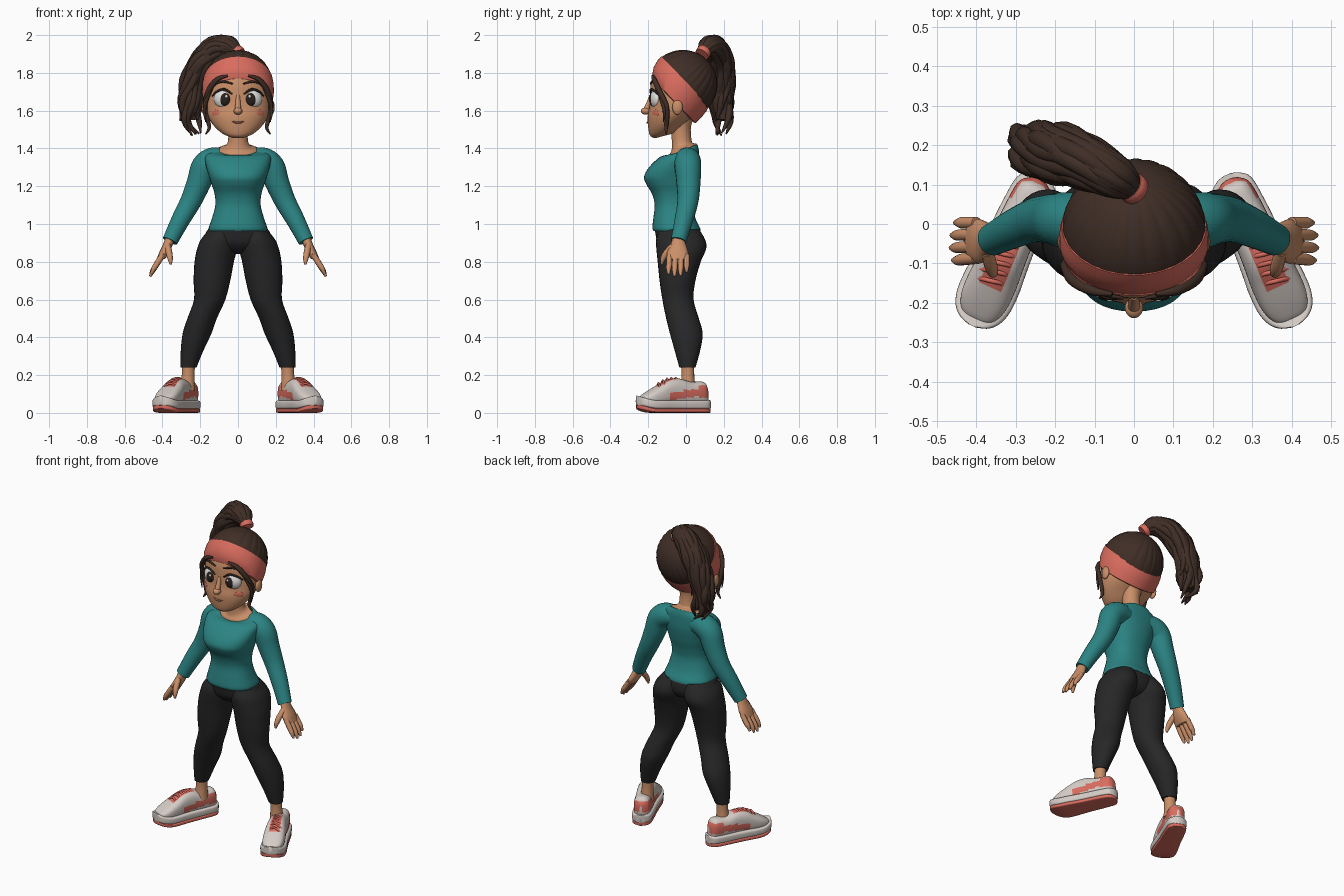
import bpy, bmesh, math, random
from mathutils import Vector, Matrix

cube = bpy.data.objects.get("Cube")
if cube:
    bpy.data.objects.remove(cube)
random.seed(4)
TAU = math.tau


def material(name, r, g, b):
    m = bpy.data.materials.new(name)
    m.use_nodes = True
    m.diffuse_color = (r, g, b, 1)
    bsdf = m.node_tree.nodes["Principled BSDF"]
    bsdf.inputs["Base Color"].default_value = (r, g, b, 1)
    bsdf.inputs["Roughness"].default_value = 0.8
    return m


skin = material("warm skin", .59, .275, .14)
hair = material("dark brown hair", .05, .027, .019)
coral = material("coral", .70, .15, .112)
teal = material("teal", .025, .23, .23)
black = material("legging black", .02, .02, .021)
cream = material("shoe white", .66, .60, .56)
white = material("eye white", .74, .73, .71)
dark = material("iris dark", .022, .016, .013)
blush = material("blush", .64, .17, .11)
lip = material("lip", .40, .14, .08)


def finish(name, bm, mats, rule=None, mirror=False):
    bmesh.ops.recalc_face_normals(bm, faces=bm.faces)
    for f in bm.faces:
        f.smooth = True
        if rule:
            f.material_index = rule(f.calc_center_median())
    me = bpy.data.meshes.new(name)
    bm.to_mesh(me)
    bm.free()
    me.set_sharp_from_angle(angle=math.radians(50))
    for m in mats:
        me.materials.append(m)
    ob = bpy.data.objects.new(name, me)
    bpy.context.collection.objects.link(ob)
    if mirror:
        ob.modifiers.new("Mirror", "MIRROR")
    return ob


def skin_rings(name, rings, mats, rule=None, mirror=False):
    """Bridge a list of equal rings and cap both ends."""
    bm = bmesh.new()
    vs = [[bm.verts.new(p) for p in ring] for ring in rings]
    n = len(vs[0])
    for a, b in zip(vs, vs[1:]):
        for i in range(n):
            j = (i + 1) % n
            bm.faces.new((a[i], a[j], b[j], b[i]))
    bm.faces.new(vs[0])
    bm.faces.new(vs[-1])
    return finish(name, bm, mats, rule, mirror)


def spline(rows, n=4):
    """Pass a smooth curve through rows of numbers."""
    out = []
    for i in range(len(rows) - 1):
        quad = [rows[max(0, i - 1)], rows[i], rows[i + 1], rows[min(len(rows) - 1, i + 2)]]
        for k in range(n):
            t = k / n
            out.append([b + .5 * t * (c - a + t * (2*a - 5*b + 4*c - d + t * (3*(b - c) + d - a)))
                        for a, b, c, d in zip(*quad)])
    return out + [list(rows[-1])]


def oval(sides, power=1):
    """Unit outline; a power under one makes it squarer."""
    for i in range(sides):
        a = TAU * i / sides
        yield [math.copysign(abs(k) ** power, k) for k in (math.cos(a), math.sin(a))]


def body(name, rows, mat, mirror=False, sides=28, power=1):
    """Stack ovals: height, centre x, half width, front y, back y, rise to the back."""
    rings = [[(cx + hw * c, (yf + yb) / 2 + (yb - yf) / 2 * s, z + tilt * s)
              for c, s in oval(sides, power)]
             for z, cx, hw, yf, yb, tilt in spline([(*r, 0)[:6] for r in rows])]
    return skin_rings(name, rings, [mat], None, mirror)


def frames(rows):
    pts = [Vector(r[:3]) for r in rows]
    side = Vector((.3, 1, .1))
    for i, p in enumerate(pts):
        t = (pts[min(i + 1, len(pts) - 1)] - pts[max(i - 1, 0)]).normalized()
        side = (side - t * side.dot(t)).normalized()
        yield p, side, t.cross(side), rows[i][3]


def tube(name, rows, mat, mirror=False, sides=12, steps=4):
    """Round tube through (x, y, z, radius) rows."""
    rings = [[p + r * (u * c + v * s) for c, s in oval(sides)]
             for p, u, v, r in frames(spline(rows, steps))]
    return skin_rings(name, rings, [mat], None, mirror)


def ball(name, loc, size, mat, mirror=False, turn=0):
    bm = bmesh.new()
    m = Matrix.Translation(loc) @ Matrix.Rotation(turn, 4, "Z") @ Matrix.Diagonal((*size, 1))
    bmesh.ops.create_uvsphere(bm, u_segments=24, v_segments=14, radius=1, matrix=m)
    return finish(name, bm, [mat], None, mirror)


# Torso, neck and arms
body("sweater", [(.962, 0, .153, -.172, .078), (.98, 0, .155, -.178, .074),
                 (1.03, 0, .138, -.173, .05), (1.10, 0, .12, -.166, .035),
                 (1.16, 0, .124, -.18, .042), (1.21, 0, .14, -.21, .055),
                 (1.25, 0, .153, -.222, .063), (1.30, 0, .168, -.196, .07),
                 (1.35, 0, .175, -.145, .07), (1.378, 0, .155, -.112, .068, .014),
                 (1.392, 0, .108, -.09, .06, .03)], teal, sides=40, power=.85)
body("neck", [(1.37, 0, .104, -.087, .055, .028), (1.396, 0, .102, -.087, .056, .029),
              (1.41, 0, .07, -.076, .04, .018), (1.44, 0, .053, -.075, .03),
              (1.52, 0, .053, -.08, .027), (1.6, 0, .07, -.08, .06)], skin)
tube("sleeves", [(.07, .008, 1.34, .058), (.13, .008, 1.336, .07), (.178, .01, 1.302, .07),
                 (.207, .013, 1.22, .064), (.25, .01, 1.12, .056), (.305, -.012, 1.02, .049),
                 (.36, -.04, .91, .041)], teal, True, 20)

# Hands
body("palms", [(.93, .358, .026, -.07, -.012), (.89, .372, .026, -.082, 0),
               (.85, .390, .027, -.10, .012), (.815, .408, .022, -.10, .012)], skin, True, 16)
for i, finger in enumerate(("index", "middle", "ring", "little")):
    y, drop = -.087 + .03 * i, (.012, 0, .004, .022)[i]
    tube(finger + "_fingers", [(.40, y, .835, .015), (.432, y * 1.03, .785, .0155),
                               (.453 - drop / 2, y * 1.06, .75 + drop, .013),
                               (.465 - drop / 2, y * 1.06, .722 + drop, .006)], skin, True, 10, 3)
tube("thumbs", [(.372, -.07, .885, .016), (.364, -.106, .845, .017),
                (.358, -.124, .81, .013), (.356, -.128, .785, .005)], skin, True, 10, 3)

# Leggings
body("hips", [(.985, 0, .148, -.168, .068), (.95, 0, .172, -.162, .08),
              (.90, 0, .185, -.15, .08), (.86, 0, .12, -.115, .055),
              (.842, 0, .05, -.07, .01)], black, sides=36)
body("legs", [(.97, .078, .075, -.14, .07), (.92, .098, .097, -.158, .1),
              (.87, .110, .106, -.157, .107), (.80, .126, .104, -.15, .078),
              (.70, .138, .097, -.14, .05), (.60, .15, .083, -.125, .04),
              (.50, .19, .078, -.105, .068), (.42, .217, .076, -.085, .088),
              (.33, .243, .06, -.06, .075), (.24, .262, .042, -.035, .05)], black, True)
tube("ankles", [(.262, .008, .27, .036), (.264, .01, .2, .034), (.268, .01, .12, .042)], skin, True, 16)

# Shoes, drawn along a line turned outward from heel to toe
heel = Vector((.241, .112, 0))
ahead = Vector((math.sin(.43), -math.cos(.43), 0))
across = Vector((math.cos(.43), math.sin(.43), 0))
shape = spline([(-.002, .008, .12), (.006, .028, .14), (.03, .047, .165), (.10, .053, .165),
                (.17, .055, .182), (.23, .059, .176), (.28, .063, .15), (.33, .062, .122),
                (.365, .052, .10), (.386, .034, .084), (.396, .009, .068)], 8)


def shoe_part(name, grow, low, high, power, mats, rule=None):
    rings = []
    for s, hw, top in shape:
        lift = 2.5 * max(0, s - .3) ** 2
        z0, z1 = low + lift, (high or top) + (lift if high else 0)
        mid = heel + ahead * (.2 + (s - .2) * (1 + grow / 3))
        rings.append([(*(mid + across * hw * (1 + grow) * c).xy, z0 + (z1 - z0) * (.5 + .5 * q))
                      for c, q in oval(48, power)])
    return skin_rings(name, rings, mats, rule, True)


def upper_colour(c):
    s, u = (c - heel).dot(ahead), abs((c - heel).dot(across))
    back = s < .075 and .08 < c.z < .145
    stripe = .07 < s < .24 and abs(c.z - .10 + .12 * (s - .14)) < .02 and u > .03
    tongue = .15 < s < .30 and u < .028 and c.z > .12
    return int(back or stripe or tongue)


shoe_part("outsoles", .15, 0, .024, .4, [coral])
shoe_part("midsoles", .18, .018, .068, .45, [cream])
shoe_part("shoe_uppers", 0, .04, None, .75, [cream, coral], upper_colour)
for i in range(5):
    s = .175 + .025 * i
    top = min(shape, key=lambda r: abs(r[0] - s))[2]
    tube("shoe_laces", [(*(heel + ahead * (s + ds) + across * u + Vector((0, 0, top + dz))), .006)
                        for ds, u, dz in ((0, -.04, -.022), (.008, 0, .003), (.016, .04, -.024))],
         coral, True, 8)

# Head and face
body("head", [(1.466, 0, .045, -.165, -.07, .012), (1.482, 0, .085, -.19, -.045, .014),
              (1.52, 0, .128, -.20, -.01, .008), (1.57, 0, .16, -.203, .04),
              (1.62, 0, .172, -.194, .075), (1.68, 0, .175, -.19, .1),
              (1.75, 0, .172, -.185, .12), (1.82, 0, .15, -.155, .115),
              (1.86, 0, .09, -.10, .07)], skin, sides=36)
ball("ears", (.178, -.045, 1.618), (.016, .028, .040), skin, True)
ball("nose_tip", (0, -.213, 1.598), (.023, .026, .019), skin)
tube("nose_bridge", [(0, -.184, 1.68, .010), (0, -.196, 1.64, .014), (0, -.212, 1.60, .017)], skin)
ball("eyes", (.077, -.157, 1.662), (.051, .033, .050), white, True, .2)
ball("irises", (.071, -.178, 1.660), (.030, .017, .035), dark, True, .2)
ball("eye_glints", (.062, -.193, 1.675), (.007, .004, .008), white, True)
tube("lashes", [(.03, -.187, 1.687, .004), (.07, -.186, 1.713, .006),
                (.11, -.164, 1.702, .006), (.137, -.14, 1.677, .003)], dark, True, 8)
tube("brows", [(.028, -.188, 1.742, .004), (.08, -.176, 1.754, .006), (.13, -.142, 1.737, .003)],
     hair, True, 8)
tube("mouth", [(-.036, -.197, 1.546, .002), (-.013, -.204, 1.538, .005), (.013, -.204, 1.538, .005),
               (.036, -.197, 1.546, .002)], lip, False, 8)
ball("cheek_blush", (.118, -.160, 1.588), (.027, .004, .017), blush, True, .67)

# Hair cap and headband share a plane tilted down toward the nape
fall, up = Vector((0, .69, -.72)), Vector((0, .72, .69))


def tilted_ring(y, z, rx, ry, sides, groove=0):
    ring = []
    for i in range(sides):
        a = TAU * i / sides
        k = 1 - groove * abs(math.cos(12 * a + math.sin(3 * a))) ** 6
        ring.append(Vector((rx * k * math.cos(a), y, z)) + fall * ry * k * math.sin(a))
    return ring


cap = []
for i in range(1, 15):
    phi = math.pi / 2 * i / 14
    o = Vector((0, -.017, 1.738)) + up * .184 * math.cos(phi)
    groove = .03 * math.sin(2 * phi)
    cap.append(tilted_ring(o.y, o.z, .183 * math.sin(phi), .184 * math.sin(phi), 144, groove))
skin_rings("hair_cap", cap, [hair])
skin_rings("headband", [tilted_ring(*r, 48) for r in (
    (-.004, 1.752, .170, .168), (-.004, 1.757, .184, .183), (-.022, 1.731, .189, .187),
    (-.044, 1.698, .190, .184), (-.066, 1.655, .183, .168), (-.068, 1.651, .172, .156))], [coral])
tube("temple_locks", [(.055, -.178, 1.785, .006), (.11, -.168, 1.765, .013), (.155, -.142, 1.705, .015),
                      (.175, -.105, 1.63, .013), (.163, -.10, 1.56, .012), (.152, -.105, 1.51, .010),
                      (.172, -.105, 1.475, .003)], hair, True, 8)
tube("temple_wisps", [(.13, -.155, 1.74, .008), (.165, -.13, 1.66, .011), (.178, -.115, 1.60, .009),
                      (.17, -.12, 1.54, .003)], hair, True, 8)

# Ponytail: a core wrapped in wavy, twisting locks with curled tips
tail = [(0, .088, 1.905, .028), (-.045, .118, 1.94, .054), (-.12, .158, 1.925, .07),
        (-.19, .18, 1.85, .076), (-.235, .188, 1.75, .072), (-.256, .193, 1.64, .07),
        (-.25, .195, 1.55, .058), (-.22, .19, 1.475, .036)]
tube("ponytail_core", [(x, y, z, r * .72) for x, y, z, r in tail[:-1]], hair)
for i in range(24):
    angle, twist, wave = i * 2.4, random.uniform(.05, .3), random.uniform(0, TAU)
    end = len(tail) - random.choice((0, 0, 1, 2))
    rows = []
    for k, (p, u, v, r) in enumerate(frames(tail[:end])):
        a = angle + twist * k + .08 * k * math.sin(2 * k + wave)
        out = r * (.68 + .035 * k * math.sin(2.3 * k + wave))
        thick = .004 if k == end - 1 else r * (.36 - .012 * k)
        rows.append((*(p + out * (u * math.cos(a) + v * math.sin(a))), thick))
    x, y, z = rows[-1][:3]
    rows[-1] = (x + .35 * (x - tail[end - 1][0]), y, z, .004)
    tube("ponytail_lock", rows, hair, False, 8)
tube("hair_tie", [(.006, .084, 1.897, .038), (-.004, .092, 1.908, .040), (-.012, .098, 1.917, .037)],
     coral, False, 16)
